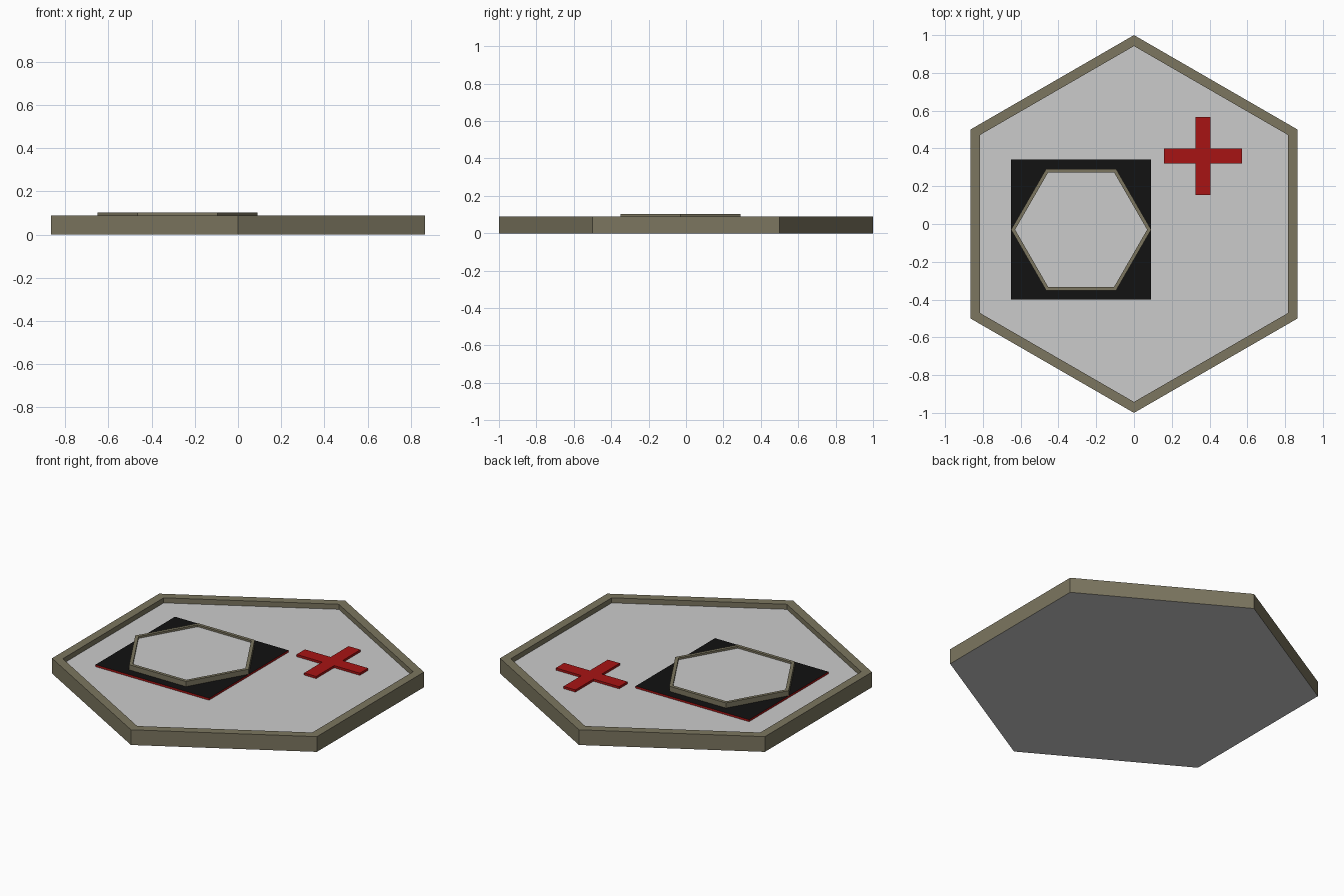
import bpy, bmesh
from math import sin, cos, pi

if "Cube" in bpy.data.objects:
    bpy.data.objects.remove(bpy.data.objects["Cube"])


def mat(name, rgb):
    m = bpy.data.materials.new(name)
    m.diffuse_color = (*rgb, 1)
    m.use_nodes = True
    m.node_tree.nodes["Principled BSDF"].inputs["Base Color"].default_value = m.diffuse_color
    return m


OLIVE = mat("olive", (0.20, 0.18, 0.115))
GREY = mat("grey", (0.8, 0.8, 0.8))
RED = mat("red", (0.39, 0.007, 0.007))
BLACK = mat("black", (0.006, 0.006, 0.006))


def stack(name, rings, side, cap):
    """Skin a list of equal-length point rings and cap both ends."""
    bm = bmesh.new()
    loops = [[bm.verts.new(p) for p in ring] for ring in rings]
    n = len(loops[0])
    for a, b in zip(loops, loops[1:]):
        for i in range(n):
            j = (i + 1) % n
            bm.faces.new((a[i], a[j], b[j], b[i]))
    for f in (bm.faces.new(loops[0][::-1]), bm.faces.new(loops[-1])):
        f.material_index = 1
    bmesh.ops.recalc_face_normals(bm, faces=bm.faces)
    me = bpy.data.meshes.new(name)
    bm.to_mesh(me)
    bm.free()
    me.materials.append(side)
    me.materials.append(cap)
    ob = bpy.data.objects.new(name, me)
    bpy.context.collection.objects.link(ob)
    return ob


def tray(name, x, y, z, size, start):
    """Shallow hexagonal tray: olive rim, grey floor and underside."""
    profile = [(1, 0), (1, 0.09), (0.942, 0.09), (0.942, 0.06)]
    rings = [[(x + size * r * cos(start + i * pi / 3),
               y + size * r * sin(start + i * pi / 3),
               z + size * h) for i in range(6)] for r, h in profile]
    return stack(name, rings, OLIVE, GREY)


def slab(name, outline, z0, z1, side, cap):
    return stack(name, [[(x, y, z) for x, y in outline] for z in (z0, z1)], side, cap)


CX, CY, H = -0.28, -0.03, 0.371

# Large tray, points facing front and back
tray("base_tray", 0, 0, 0, 1, pi / 2)

# Square plate with black top and red edges
slab("square_plate",
     [(CX + sx * H, CY + sy * H) for sx, sy in ((-1, -1), (1, -1), (1, 1), (-1, 1))],
     0.058, 0.072, RED, BLACK)

# Small tray on the plate, points facing sideways
tray("small_tray", CX, CY, 0.069, H, 0)

# Plus-shaped marker: one arm repeated by quarter turns
arm, w = 0.207, 0.039
cross = []
x, y = 0.365, 0.36
for k in range(4):
    c, s = round(cos(k * pi / 2)), round(sin(k * pi / 2))
    for u, v in ((arm, -w), (arm, w), (w, w)):
        cross.append((x + u * c - v * s, y + u * s + v * c))
slab("plus_marker", cross, 0.058, 0.073, RED, RED)
